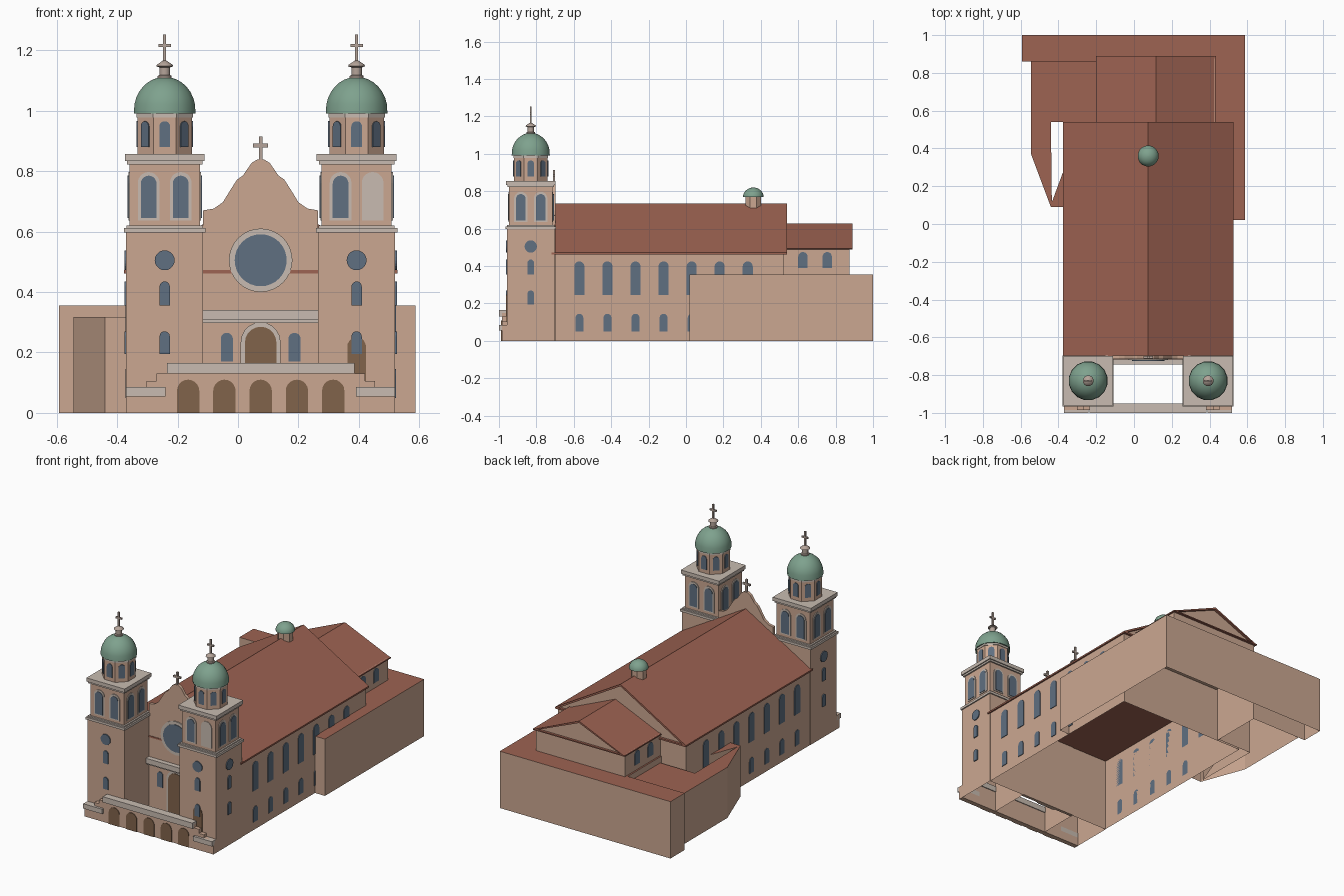
import bpy, bmesh
from math import pi, sin, cos
from mathutils import Vector

if "Cube" in bpy.data.objects:
    bpy.data.objects.remove(bpy.data.objects["Cube"])


def material(name, rgb):
    m = bpy.data.materials.new(name)
    m.use_nodes = True
    m.diffuse_color = (*rgb, 1)
    m.node_tree.nodes["Principled BSDF"].inputs["Base Color"].default_value = (*rgb, 1)
    return m


WALL = material("peach plaster", (0.60, 0.39, 0.285))
ROOF = material("red roof tile", (0.34, 0.125, 0.085))
TRIM = material("pale trim", (0.58, 0.50, 0.44))
GLASS = material("blue glass", (0.115, 0.16, 0.22))
DOOR = material("brown wood", (0.22, 0.125, 0.07))
DOME = material("green copper", (0.21, 0.36, 0.27))
STONE = material("grey stone", (0.46, 0.37, 0.32))

X, Y, Z = Vector((1, 0, 0)), Vector((0, 1, 0)), Vector((0, 0, 1))
FRONT, BACK, LEFT, RIGHT = -Y, Y, X, -X
CX = 0.075      # axis of the church
TY = -0.83      # tower centre line


def finish(name, bm, mats, smooth=False):
    bmesh.ops.recalc_face_normals(bm, faces=bm.faces)
    me = bpy.data.meshes.new(name)
    bm.to_mesh(me)
    bm.free()
    for m in mats:
        me.materials.append(m)
    ob = bpy.data.objects.new(name, me)
    bpy.context.collection.objects.link(ob)
    if smooth:
        bpy.ops.object.select_all(action='DESELECT')
        ob.select_set(True)
        bpy.context.view_layer.objects.active = ob
        bpy.ops.object.shade_smooth_by_angle(angle=0.7)
    return ob


def extrude(bm, pts, origin, u, v, n, depth, start_cap=True, end_cap=True):
    """Extrude a flat outline along n; returns the end cap."""
    a = [bm.verts.new(origin + u * p + v * q) for p, q in pts]
    b = [bm.verts.new(w.co + n * depth) for w in a]
    for i in range(len(a)):
        j = (i + 1) % len(a)
        bm.faces.new((a[i], a[j], b[j], b[i]))
    if start_cap:
        bm.faces.new(a)
    return bm.faces.new(b) if end_cap else None


def block(bm, x0, x1, y0, y1, z0, z1, **caps):
    pts = [(x0, y0), (x1, y0), (x1, y1), (x0, y1)]
    return extrude(bm, pts, Z * z0, X, Y, Z, z1 - z0, **caps)


def boxes(name, mat, *dims, **caps):
    bm = bmesh.new()
    for d in dims:
        block(bm, *d, **caps)
    return finish(name, bm, [mat])


def profile_y(name, mat, pts, y0, y1):
    """Outline in x (from the church axis) and z, extruded along y."""
    bm = bmesh.new()
    extrude(bm, pts, Vector((CX, y0, 0)), X, Z, Y, y1 - y0)
    return finish(name, bm, [mat])


def lathe(name, mat, x, y, profile, sides=16, smooth=True):
    bm = bmesh.new()
    rings = []
    for r, z in profile:
        rings.append([bm.verts.new((x + r * cos((i + .5) * 2 * pi / sides),
                                    y + r * sin((i + .5) * 2 * pi / sides), z))
                      for i in range(sides)])
    for a, b in zip(rings, rings[1:]):
        for i in range(sides):
            j = (i + 1) % sides
            bm.faces.new((a[i], a[j], b[j], b[i]))
    bm.faces.new(rings[0])
    bm.faces.new(rings[-1])
    return finish(name, bm, [mat], smooth)


def arch(c, hw, z0, z1):
    arc = [(c + hw * cos(pi * i / 10), z1 - hw + hw * sin(pi * i / 10)) for i in range(11)]
    return [(c - hw, z0), (c + hw, z0)] + arc


def disc(c, r, z, n=32):
    return [(c + r * cos(2 * pi * i / n), z + r * sin(2 * pi * i / n)) for i in range(n)]


def plates(name, mat, items, thick=0.004):
    """Thin plates on walls; items are (outline, point on wall, wall normal)."""
    bm = bmesh.new()
    for pts, at, n in items:
        extrude(bm, pts, Vector((*at, 0)), Z.cross(n), Z, n, thick)
    return finish(name, bm, [mat])


def cross(name, x, y, z, h, arm, w):
    boxes(name, STONE, (x - w, x + w, y - w, y + w, z, z + h),
          (x - arm, x + arm, y - w, y + w, z + h * .62 - w, z + h * .62 + w))


# Nave walls, flat ceiling, gables and pitched roof
boxes("nave_walls", WALL, (-.368, .518, -.70, .525, 0, .468), start_cap=False, end_cap=False)
boxes("nave_ceiling", ROOF, (-.377, .527, -.718, .54, .462, .472))
profile_y("nave_gable", WALL, [(-.43, .472), (.43, .472), (0, .72)], -.70, .525)
profile_y("nave_roof", ROOF, [(-.452, .472), (-.43, .472), (0, .722), (.43, .472),
                              (.452, .472), (0, .735)], -.70, .54)

# Ridge cupola
lathe("ridge_cupola_drum", WALL, CX, .36, [(.045, .69), (.045, .775)], 8, False)
lathe("ridge_cupola_dome", DOME, CX, .36, [(.056 * cos(a * pi / 16), .77 + .05 * sin(a * pi / 16))
                                           for a in range(8)] + [(.002, .82)])

# Rear chapel
RX = .042
boxes("chapel_walls", WALL, (-.19, .425, .525, .875, .34, .495))
profile_y("chapel_gable", WALL, [(RX - .30, .495), (RX + .30, .495), (RX, .614)], .53, .875)
profile_y("chapel_roof", ROOF, [(RX - .318, .49), (RX - .30, .49), (RX, .615), (RX + .30, .49),
                                (RX + .318, .49), (RX, .627)], .53, .89)
boxes("chapel_eaves", ROOF, (-.2, .435, .53, .89, .488, .495))
plates("chapel_windows", GLASS, [(arch(0, .025, .39, .475), (x, y), n)
                                 for x, n in ((.425, LEFT), (-.19, RIGHT)) for y in (.625, .755)])

# Low rear range with a rimmed flat roof
bm = bmesh.new()
top = extrude(bm, [(.587, .02), (.587, 1), (-.593, 1), (-.593, .86), (-.2, .86), (-.2, .53),
                   (.518, .53), (.518, .02)], Z * 0, X, Y, Z, .355, start_cap=False)
bmesh.ops.inset_region(bm, faces=[top], thickness=.007)
top.material_index = 1
finish("rear_range", bm, [WALL, ROOF])

# Side range around an open light well
bm = bmesh.new()
top = extrude(bm, [(-.2, .86), (-.545, .86), (-.545, .37), (-.44, .09), (-.37, .09), (-.37, .29),
                   (-.435, .115), (-.44, .54), (-.2, .54)], Z * 0, X, Y, Z, .317, start_cap=False)
top.material_index = 1
finish("side_range", bm, [WALL, ROOF])

# Nave side windows
bays = [-.57 + .15 * i for i in range(7)]
items = []
for x, n in ((.518, LEFT), (-.368, RIGHT)):
    items += [(arch(0, .027, .245, .425), (x, y), n) for y in bays]
    items += [(arch(0, .021, .05, .145), (x, y), n) for y in bays[:5]]
plates("nave_windows", GLASS, items)

# Facade with a curved gable
half = [(.19, 0), (.19, .67), (.155, .676), (.125, .697), (.1, .738), (.078, .772),
        (.058, .786), (.046, .804), (.03, .827), (.012, .838)]
profile_y("facade", WALL, half + [(-x, z) for x, z in reversed(half)], -.715, -.697)
cross("facade_cross", CX, -.706, .835, .08, .025, .006)
boxes("facade_cornice", TRIM, (-.115, .265, -.745, -.70, .308, .34),
      (-.115, .265, -.735, -.70, .298, .308))
F = (CX, -.715)
plates("facade_surrounds", TRIM, [(disc(0, .105, .505), F, FRONT),
                                  (arch(0, .066, 0, .30), F, FRONT)], .006)
plates("rose_window", GLASS, [(disc(0, .086, .505), F, FRONT)], .009)
plates("main_door", DOOR, [(arch(0, .052, 0, .285), F, FRONT)], .009)
plates("facade_windows", GLASS, [(arch(c, .02, .17, .265), F, FRONT) for c in (-.112, .112)])

# Stepped forecourt wall with an arcade
step = [(.445, 0), (.445, .085), (.378, .085), (.378, .105), (.345, .105), (.345, .13),
        (.31, .13), (.31, .15)]
profile_y("forecourt_wall", WALL, step + [(-x, z) for x, z in reversed(step)], -.985, -.955)
boxes("forecourt_caps", TRIM, (-.235, .385, -1, -.95, .13, .165),
      (-.37, -.24, -1, -.955, .055, .085), (.39, .52, -1, -.955, .055, .085))
plates("forecourt_arches", DOOR, [(arch(.12 * i, .037, 0, .11), (CX, -.985), FRONT)
                                  for i in range(-2, 3)])

# Twin bell towers
for side, s in (("right", -1), ("left", 1)):
    tx = CX + .3175 * s
    tag = side + "_tower_"

    def square(hw, z0, z1):
        return (tx - hw, tx + hw, TY - hw, TY + hw, z0, z1)

    boxes(tag + "base", WALL, square(.1275, 0, .6), start_cap=False)
    boxes(tag + "belfry", WALL, square(.116, .6, .835))
    boxes(tag + "cornices", TRIM, square(.135, .597, .612), square(.126, .612, .62),
          square(.125, .822, .833), square(.132, .833, .856))

    # Windows of the shaft on the front and outer walls
    glass = []
    for n in (FRONT, X * s):
        at = (tx + n.x * .1275, TY + n.y * .1275)
        glass += [(disc(0, .033, .505, 20), at, n), (arch(0, .017, .355, .435), at, n),
                  (arch(0, .017, .195, .27), at, n)]
    plates(tag + "shaft_windows", GLASS, glass, .006)

    # Paired belfry windows; one is a blank niche
    frames, glass = [], []
    for n in (FRONT, BACK, LEFT, RIGHT):
        at = (tx + n.x * .116, TY + n.y * .116)
        for c in (-.053, .053):
            frames.append((arch(c, .036, .637, .797), at, n))
            if not (s == 1 and n == FRONT and c > 0):
                glass.append((arch(c, .026, .645, .785), at, n))
    plates(tag + "belfry_frames", TRIM, frames)
    plates(tag + "belfry_windows", GLASS, glass, .007)

    # Octagonal drum, dome, lantern and cross
    lathe(tag + "drum", WALL, tx, TY, [(.0974, .85), (.0974, .99)], 8, False)
    dirs = [Vector((cos(i * pi / 4), sin(i * pi / 4), 0)) for i in range(8)]
    plates(tag + "drum_windows", GLASS, [(arch(0, .018, .88, .965),
                                          (tx + n.x * .09, TY + n.y * .09), n) for n in dirs])
    lathe(tag + "drum_cornice", TRIM, tx, TY, [(.101, .978), (.101, .994)], 8, False)
    lathe(tag + "dome", DOME, tx, TY, [(.104, .99)] + [
        (.104 * cos(a * pi / 16), 1.0 + .112 * sin(a * pi / 16)) for a in range(1, 8)] + [(.002, 1.112)])
    lathe(tag + "lantern", STONE, tx, TY, [(.024, 1.1), (.024, 1.115), (.018, 1.118), (.018, 1.143),
                                           (.029, 1.147), (.027, 1.152), (.004, 1.167)], 12)
    cross(tag + "cross", tx, TY, 1.155, .097, .021, .005)

# Side door at the foot of the left tower
plates("tower_door", DOOR, [(arch(0, .031, .0, .25), (CX + .3175, TY - .1275), FRONT)])
